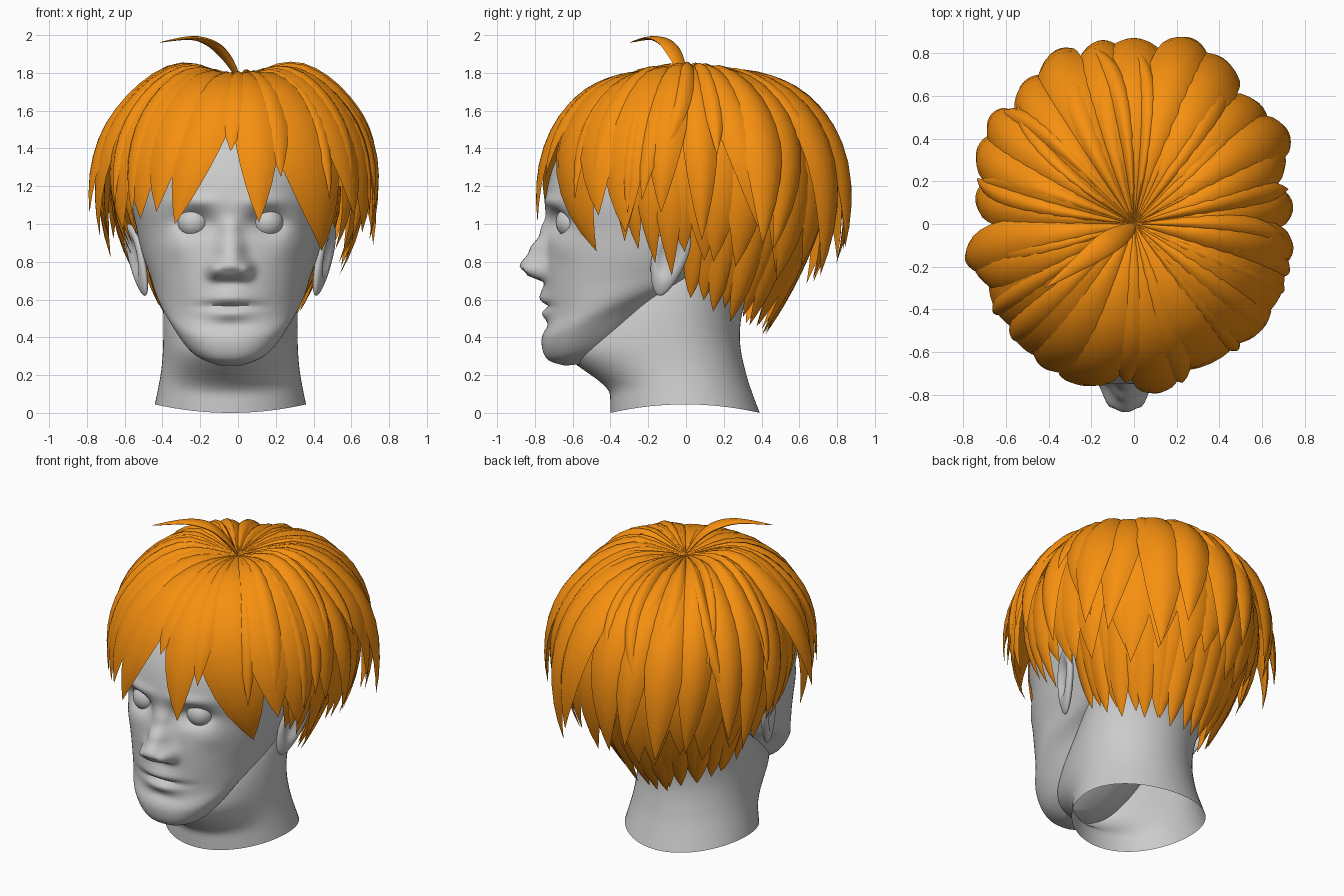
import bpy, bmesh, math, random
from mathutils import Vector, Matrix

if "Cube" in bpy.data.objects:
    bpy.data.objects.remove(bpy.data.objects["Cube"])

random.seed(4)
CX = -0.04                                   # the head sits slightly off centre
orange = bpy.data.materials.new("hair_orange")
orange.diffuse_color = (0.93, 0.28, 0.005, 1)
orange.use_nodes = True
orange.node_tree.nodes["Principled BSDF"].inputs["Base Color"].default_value = orange.diffuse_color


def finish(bm, name, mat=None, angle=50):
    bmesh.ops.remove_doubles(bm, verts=bm.verts, dist=1e-4)
    bmesh.ops.recalc_face_normals(bm, faces=bm.faces)
    me = bpy.data.meshes.new(name)
    bm.to_mesh(me)
    bm.free()
    ob = bpy.data.objects.new(name, me)
    bpy.context.collection.objects.link(ob)
    if mat:
        me.materials.append(mat)
    bpy.ops.object.select_all(action='DESELECT')
    ob.select_set(True)
    bpy.context.view_layer.objects.active = ob
    bpy.ops.object.shade_smooth_by_angle(angle=math.radians(angle))
    return ob


def curve(rows, t):
    """Catmull-Rom through rows, t in 0..1"""
    n = len(rows) - 1
    i = min(int(t * n), n - 1)
    f = t * n - i
    a, b, c, d = (rows[min(max(i + k, 0), n)] for k in (-1, 0, 1, 2))
    return [0.5 * (2*q + (r - p)*f + (2*p - 5*q + 4*r - s)*f*f + (3*q - p - 3*r + s)*f**3)
            for p, q, r, s in zip(a, b, c, d)]


def skin(bm, rings, caps=True):
    rings = [[bm.verts.new(p) for p in r] for r in rings]
    n = len(rings[0])
    for a, b in zip(rings, rings[1:]):
        for i in range(n):
            bm.faces.new((a[i], a[(i+1) % n], b[(i+1) % n], b[i]))
    if caps:
        bm.faces.new(rings[0])
        bm.faces.new(rings[-1])


def spow(v, e):
    return math.copysign(abs(v) ** e, v)


def ramp(rows, z):
    """Smooth steps between (z, value) rows"""
    for (z0, h0), (z1, h1) in zip(rows, rows[1:]):
        if z0 <= z < z1:
            f = (z - z0) / (z1 - z0)
            return h0 + (h1 - h0) * f * f * (3 - 2 * f)
    return 0


# Head: z at front, half width, front y, back y, backward tilt
HEAD = [(.25, .08, -.64, -.48, .1), (.285, .21, -.735, -.28, .22), (.38, .32, -.765, -.05, .34),
        (.50, .39, -.735, .20, .28), (.64, .43, -.745, .45, .18), (.79, .47, -.745, .60, .1),
        (.95, .50, -.735, .68, .05), (1.12, .525, -.745, .71, 0), (1.30, .53, -.705, .71, 0),
        (1.45, .50, -.62, .67, 0), (1.58, .41, -.47, .54, 0), (1.65, .28, -.30, .38, 0),
        (1.68, .10, -.11, .18, 0)]
NOSE = [(.685, 0), (.735, .10), (.775, .135), (.86, .09), (.95, .04), (1.06, 0)]
# Face bumps: x, z, x spread, z spread, height
BUMPS = [(.085, .755, .035, .04, .06), (.19, 1.01, .10, .06, -.085), (.18, 1.12, .12, .03, .018),
         (0, .605, .12, .03, .032), (0, .525, .11, .03, .028), (0, .565, .14, .013, -.02),
         (0, .46, .12, .025, -.01), (.30, .88, .08, .07, .015), (0, .65, .10, .03, .015)]


def relief(x, z):
    w = .085 - .03 * max(0, min(1, (z - .77) / .2))
    h = ramp(NOSE, z) * math.exp(-abs(x / w) ** 2.6)
    for bx, bz, sx, sz, d in BUMPS:
        h += d * math.exp(-((abs(x) - bx) / sx) ** 2 - ((z - bz) / sz) ** 2)
    return h


rings = []
for j in range(111):
    z0, hw, yf, yb, tilt = curve(HEAD, j / 110)
    ring = []
    for i in range(160):
        a = math.tau * i / 160
        a -= .35 * math.sin(a)               # denser towards the face
        x = hw * spow(math.sin(a), .88)
        y = (yf + yb) / 2 - (yb - yf) / 2 * spow(math.cos(a), .88)
        z = z0 + tilt * (y - yf)
        if math.cos(a) > .2:
            y -= relief(x, z)
        ring.append((CX + x, y, z))
    rings.append(ring)
bm = bmesh.new()
skin(bm, rings)
finish(bm, "head", angle=60)

# Neck, open at the bottom, with the throat drawn forward under the chin
NECK = [(0, .40, -.40, .39), (.2, .365, -.40, .32), (.4, .355, -.38, .285), (.6, .36, -.3, .32),
        (.8, .38, -.2, .45), (.95, .39, -.2, .55)]
THROAT = [(.09, 0), (.34, .25), (.8, 0)]
rings = []
for j in range(49):
    z, hw, yf, yb = curve(NECK, j / 48)
    ring = []
    for i in range(64):
        a = math.tau * i / 64
        y = (yf + yb)/2 - (yb - yf)/2 * math.cos(a)
        y -= ramp(THROAT, z) * max(0, math.cos(a)) ** 1.6
        ring.append((CX + hw * math.sin(a), y, z + .045 * math.sin(a)**2 * (1 - j/48)))
    rings.append(ring)
bm = bmesh.new()
skin(bm, rings, caps=False)
finish(bm, "neck")

# Eyes and ears, mirrored about the head centre
for side, label in ((-1, "left"), (1, "right")):
    bm = bmesh.new()
    bmesh.ops.create_uvsphere(bm, u_segments=24, v_segments=16, radius=.085,
                              matrix=Matrix.Translation((CX + side * .195, -.605, 1.01)))
    finish(bm, "eye_" + label)
    bm = bmesh.new()
    bmesh.ops.create_uvsphere(bm, u_segments=32, v_segments=24, radius=1)
    for v in bm.verts:
        x, y, z = v.co
        if x > 0:                            # hollow bowl inside the rim
            x -= 1.1 * math.exp(-(math.hypot(y + .1, z - .1) / .55) ** 4)
        y *= .82 + .22 * z                   # narrow lobe
        yy, zz = y * .115, z * .19
        v.co = (CX + side * (.495 + x * .035 + zz * .22 + yy * .3), -.09 + yy + zz * .25, .81 + zz)
    finish(bm, "ear_" + label)

# Hair envelope: relative radius and height from crown downwards
ENV = [(0, 1.765), (.22, 1.775), (.44, 1.755), (.65, 1.69), (.81, 1.58), (.92, 1.44),
       (.985, 1.27), (1, 1.08), (.98, .90), (.93, .72), (.86, .55)]


def dome(a, ztip, t):
    ut = next(k / 200 for k in range(40, 201) if curve(ENV, k / 200)[1] <= ztip)
    r, z = curve(ENV, .003 + (ut - .003) * t)
    c = math.cos(a)
    z += .045 * (1 - c * c) * math.sin(math.pi * min(1, r * 1.2)) ** 2   # fuller sides
    r *= .755 + (.01 if c > 0 else .10) * c * c
    return Vector((r * math.sin(a), -r * c, z))


def nape(a, ztip, t):
    k = max(0, -math.cos(a))
    r0 = .52 + .22 * k
    r = r0 + (.38 + .04 * k - r0) * t ** 1.4
    return Vector((CX * (.4 + .6 * t) + r * math.sin(a), -r * math.cos(a), 1.2 + (ztip - 1.2) * t))


def lock(bm, a0, a1, ztip, width, path=dome, off=0, tuck=0, bulge=.035, p=3):
    """One pointed lens-section lock following the envelope; angles in degrees"""
    a0, a1, width = (math.radians(v) for v in (a0, a1, width))
    N, rings = 14, []
    section = [(s / 3, 1) for s in range(-3, 4)] + [(s / 2, -.35) for s in (1, 0, -1)]
    for i in range(N + 1):
        t = i / N
        a = a0 + (a1 - a0) * t * t
        half = width * (1 - t ** p)
        fade = min(1, t * 4 + .1) * (1 - t ** 4)
        ring = []
        for s, k in section:
            b = path(a + s * half, ztip, t)
            n = (b - Vector((0, 0, 1))).normalized()
            h = off * min(1, t * 3) + tuck * t ** 3 + bulge * k * (1 - s * s) * fade
            ring.append(b + n * h)
        rings.append(ring)
    skin(bm, rings, caps=False)


def backness(a):
    return max(0, -math.cos(math.radians(a)))


rnd = random.uniform
# Fringe: root angle, tip angle, tip height, half width, tuck
bm = bmesh.new()
for args in [(-9, -25, 1.0, 14, .02), (-28, -33, 1.07, 13, .02), (-43, -42, 1.03, 15, 0),
             (-60, -56, .97, 15, -.03), (8, 8, 1.01, 12.5, .02), (0, -3, 1.38, 10, .01),
             (24, 43, .84, 20, -.10), (17, 17, 1.25, 9, .01), (46, 53, 1.05, 15, 0),
             (62, 64, .96, 15, -.03)]:
    lock(bm, *args[:4], tuck=args[4], p=3.5, bulge=.03, off=.012)
finish(bm, "fringe", orange)

# Sideburn locks in front of the ears
bm = bmesh.new()
for a, z in [(64, .83), (73, .74), (82, .66), (-66, .92), (-75, .86), (-84, .80)]:
    lock(bm, a, a, z, 9, off=-.06, tuck=-.10, bulge=.025, p=4)
finish(bm, "sideburn_locks", orange)

# Outer locks around sides and back, and fuller locks beneath them
bm = bmesh.new()
for i in range(17):
    a = 68 + 14 * i
    lock(bm, a, a + rnd(-12, 12), .98 - .18 * backness(a) + rnd(-.1, .1), rnd(10, 13),
         bulge=.045, off=rnd(-.02, .015), tuck=rnd(-.05, .05) + .02 * backness(a))
finish(bm, "outer_locks", orange)

bm = bmesh.new()
for i in range(17):
    a = 84 + 12 * i
    lock(bm, a, a + rnd(-6, 6), .80 - .10 * backness(a) + rnd(-.07, .07), 11,
         off=-.06, tuck=-.10 + .07 * backness(a), bulge=.03, p=5)
finish(bm, "under_locks", orange)

# Short surface locks over the crown
bm = bmesh.new()
for i in range(22):
    a = 40 + 13 * i
    lock(bm, a, a + rnd(-12, 12), rnd(1.05, 1.4), rnd(5, 9), off=rnd(0, .02), bulge=.035)
finish(bm, "crown_locks", orange)

# Nape hair hugging the neck
bm = bmesh.new()
for i in range(22):
    a = 97 + 166 / 21 * i
    lock(bm, a, a + rnd(-4, 4), .63 - .2 * backness(a) + rnd(-.03, .03), 8,
         path=nape, bulge=.025, p=6)
finish(bm, "nape_locks", orange)

# Stray curl on the crown
CURL = [(0, -.01, 1.78), (-.06, -.05, 1.88), (-.14, -.10, 1.955), (-.25, -.18, 1.985), (-.42, -.30, 1.96)]
bm = bmesh.new()
side = Vector((.58, -.81, 0))
rings = []
for i in range(17):
    t = i / 16
    c = Vector(curve(CURL, t))
    w = .055 * math.sin(math.pi * (t * .9 + .1)) if t < 1 else 0
    up = Vector((.5 * (1 - t), .3 * (1 - t), .5 + .5 * t)).normalized()
    rings.append([c + side * w * math.cos(k * math.tau / 8) + up * w * .3 * math.sin(k * math.tau / 8)
                  for k in range(8)])
skin(bm, rings, caps=False)
finish(bm, "stray_curl", orange)
